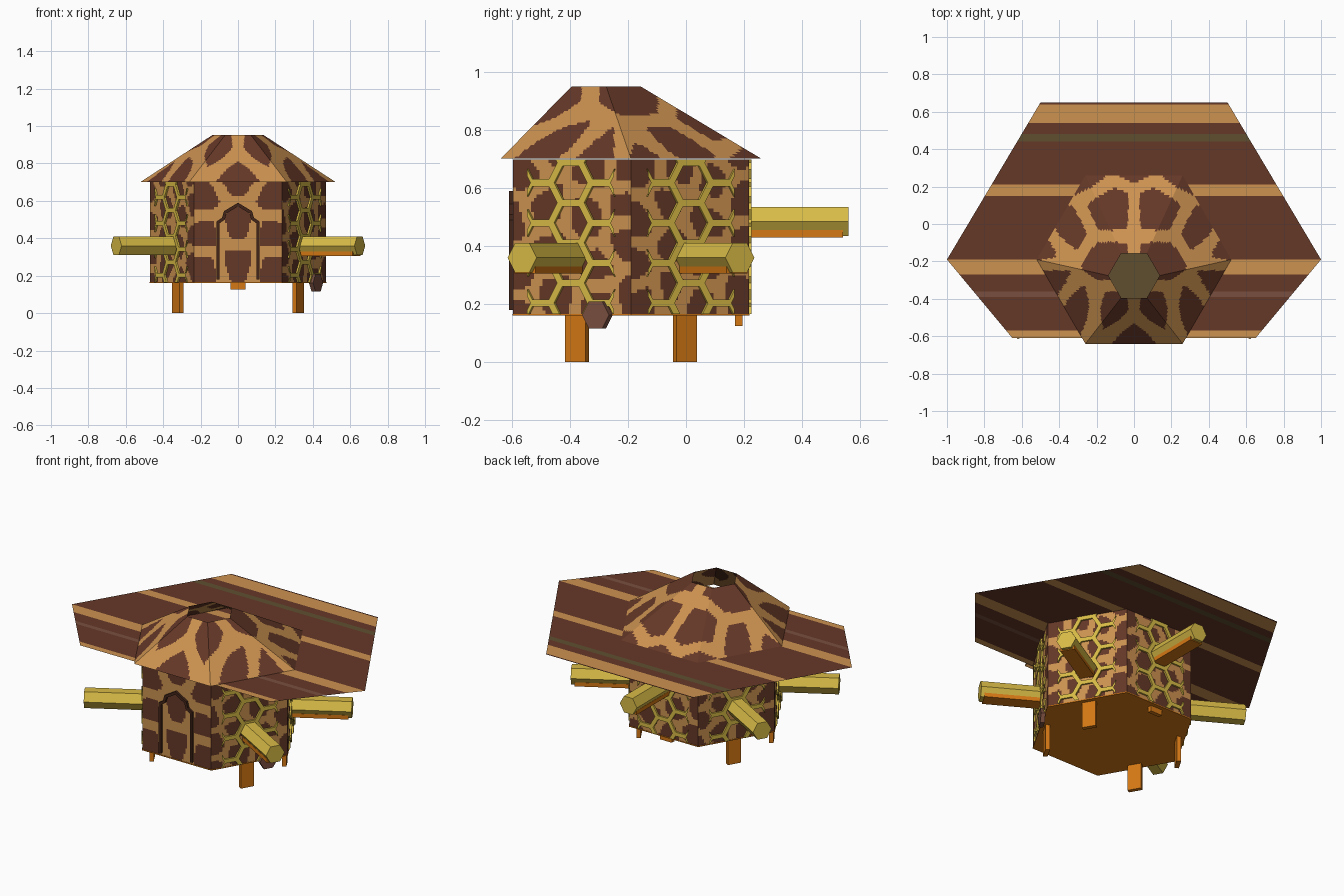
import bpy, bmesh, math, random
from mathutils import Vector, Matrix

if "Cube" in bpy.data.objects:
    bpy.data.objects.remove(bpy.data.objects["Cube"])

random.seed(4)
CY, R, Z0, Z1 = -0.19, 0.47, 0.165, 0.70      # body centre, radius, heights
AP = R * math.sqrt(3) / 2


def material(name, rgb):
    m = bpy.data.materials.new(name)
    lin = [(c / 255 / 12.92) if c < 10 else ((c / 255 + 0.055) / 1.055) ** 2.4 for c in rgb]
    m.diffuse_color = (*lin, 1)
    m.use_nodes = True
    m.node_tree.nodes["Principled BSDF"].inputs["Base Color"].default_value = m.diffuse_color
    return m


BROWN = material("brown", (101, 56, 39))
TAN = material("tan", (204, 146, 80))
YELLOW = material("honey yellow", (216, 187, 70))
ORANGE = material("orange wood", (212, 120, 20))
OLIVE = material("dark olive", (95, 79, 48))
DARK = material("dark brown", (66, 37, 25))
MID = material("mid brown", (122, 79, 64))


def make(name, bm, mats, matrix=None):
    me = bpy.data.meshes.new(name)
    bm.to_mesh(me)
    bm.free()
    for m in mats:
        me.materials.append(m)
    ob = bpy.data.objects.new(name, me)
    if matrix:
        ob.matrix_world = matrix
    bpy.context.collection.objects.link(ob)
    return ob


def side(k):
    """Frame of body side k: x along the side, -y outwards, z up (0 = front)."""
    a = math.radians(-90 + 60 * k)
    c, s = math.cos(a), math.sin(a)
    return Matrix(((-s, -c, 0, AP * c), (c, -s, 0, CY + AP * s), (0, 0, 1, 0), (0, 0, 0, 1)))


def box(bm, lo, hi):
    lo, hi = Vector(lo), Vector(hi)
    size = hi - lo
    bmesh.ops.create_cube(bm, size=1, matrix=Matrix.Translation((lo + hi) / 2) @ Matrix.Diagonal((*size, 1)))


def hexagon(r, cx=0, cy=0):
    return [(cx + r * math.cos(i * math.pi / 3), cy + r * math.sin(i * math.pi / 3)) for i in range(6)]


def hex_prism(bm, r, u, z, y0, y1):
    """Hexagonal bar along local y, flat on top and bottom."""
    a = [bm.verts.new((p, y0, q)) for p, q in hexagon(r, u, z)]
    b = [bm.verts.new((p, y1, q)) for p, q in hexagon(r, u, z)]
    bm.faces.new(a)
    bm.faces.new(b[::-1])
    for i in range(6):
        j = (i + 1) % 6
        bm.faces.new((a[i], b[i], b[j], a[j]))
    bmesh.ops.recalc_face_normals(bm, faces=bm.faces)


def patch(p, seeds, width):
    """Giraffe pattern: tan (1) along the borders between seed cells, brown (0) inside."""
    d = sorted(math.hypot(p[0] - a, p[1] - b) for a, b in seeds)
    return 1 if d[1] - d[0] < width else 0


def panel(bm, point, n, m, rule):
    g = [[bm.verts.new(point(i / n, j / m)) for i in range(n + 1)] for j in range(m + 1)]
    for j in range(m):
        for i in range(n):
            f = bm.faces.new((g[j][i], g[j][i + 1], g[j + 1][i + 1], g[j + 1][i]))
            f.material_index = rule(f.calc_center_median())


def mirrored(pts):
    return [(sx * x, y) for x, y in pts for sx in ((1, -1) if x else (1,))]


# Patterned body walls
bm = bmesh.new()
front = mirrored([(0, .47), (.19, .61), (.18, .43), (.19, .23), (0, .27), (0, .72)])
for k in range(6):
    M = side(k)
    inv = M.inverted()
    seeds = front if k == 0 else [(-.22 + .145 * i + random.uniform(-.04, .04),
                                   .19 + .15 * j + .07 * (i % 2) + random.uniform(-.04, .04))
                                  for i in range(4) for j in range(4)]

    def wall_rule(co, inv=inv, seeds=seeds, w=.06 if k == 0 else .042):
        q = inv @ co
        return patch((q.x, q.z), seeds, w)
    panel(bm, lambda s, t, M=M: M @ Vector(((s - .5) * R, 0, Z0 + (Z1 - Z0) * t)), 40, 44, wall_rule)
make("body_walls", bm, [BROWN, TAN])

# Floor
bm = bmesh.new()
hex_prism(bm, R + .003, 0, 0, -.003, .003)
make("floor", bm, [ORANGE], Matrix.Translation((0, CY, Z0 - .002)) @ Matrix.Rotation(math.pi / 2, 4, 'X'))

# Roof: sloped sides rising to an off-centre open top
bm = bmesh.new()
spots = mirrored([(0, -.62), (.13, -.46), (.29, -.45), (.46, -.32), (.36, -.03),
                  (.14, .07), (.27, .28), (.14, -.2), (.49, -.12), (0, .36)])
low, top = hexagon(.52, 0, CY), hexagon(.137, 0, -.276)
for i in range(6):
    j = (i + 1) % 6
    a, b = Vector((*low[i], .702)), Vector((*low[j], .702))
    c, d = Vector((*top[i], .952)), Vector((*top[j], .952))
    panel(bm, lambda s, t, a=a, b=b, c=c, d=d: a.lerp(b, s).lerp(c.lerp(d, s), t), 40, 32,
          lambda co: patch(co, spots, .062))
make("roof", bm, [BROWN, TAN])

# Dark surface seen through the roof opening
bm = bmesh.new()
bm.faces.new([bm.verts.new((x, y, .712)) for x, y in hexagon(.3, 0, -.25)])
make("roof_opening_base", bm, [OLIVE])

# Wide flat striped awning
bm = bmesh.new()


def half_width(y):
    return 1 - (y - CY) * .5 / .84 if y >= CY else 1 - (CY - y) * .35 / .42


bands = [(-.61, 1), (-.57, 0), (-.39, 2), (-.36, 0), (-.27, 1), (-.19, 0), (.15, 1),
         (.21, 0), (.44, 3), (.48, 0), (.54, 1), (.64, 0), (.65, 0)]
for (y0, m), (y1, _) in zip(bands, bands[1:]):
    w0, w1 = half_width(y0), half_width(y1)
    f = bm.faces.new([bm.verts.new(p) for p in
                      ((-w0, y0, Z1), (w0, y0, Z1), (w1, y1, Z1), (-w1, y1, Z1))])
    f.material_index = m
make("striped_awning", bm, [BROWN, TAN, MID, OLIVE])

# Honeycomb lattice on the five sides without a door
CELL, ROW = .08, .08 * math.sqrt(3)
bm = bmesh.new()
for col in (-1, 0, 1):
    for row in range(6):
        u, z = col * 1.5 * CELL, .134 + ROW * (row - (0 if col else .5))
        o, n = hexagon(CELL, u, z), hexagon(.066, u, z)
        for i in range(6):
            j = (i + 1) % 6
            O, P, N, Q = o[i], o[j], n[i], n[j]
            bm.faces.new([bm.verts.new((x, -.01, h)) for x, h in (N, O, P, Q)])
            bm.faces.new([bm.verts.new(v) for v in ((N[0], -.01, N[1]), (Q[0], -.01, Q[1]),
                                                    (Q[0], 0, Q[1]), (N[0], 0, N[1]))])
for co, no in (((.173, 0, 0), (1, 0, 0)), ((-.173, 0, 0), (-1, 0, 0)),
               ((0, 0, Z1), (0, 0, 1)), ((0, 0, Z0), (0, 0, -1))):
    bmesh.ops.bisect_plane(bm, geom=bm.verts[:] + bm.edges[:] + bm.faces[:],
                           plane_co=co, plane_no=no, clear_outer=True)
comb = make("honeycomb_1", bm, [YELLOW], side(1))
for k in range(2, 6):
    ob = bpy.data.objects.new(f"honeycomb_{k}", comb.data)
    ob.matrix_world = side(k)
    bpy.context.collection.objects.link(ob)

# Hexagonal perches, each with its leg board; the back set sits higher
for k in range(1, 6):
    lift = .125 if k == 3 else 0
    bm = bmesh.new()
    hex_prism(bm, .058, 0, .36 + lift, -.345, .02)
    make(f"perch_{k}", bm, [YELLOW], side(k))
    bm = bmesh.new()
    box(bm, (-.04, .022, lift), (.04, .047, .3 + lift))
    make(f"leg_{k}", bm, [ORANGE], side(k))
    if k <= 3:
        bm = bmesh.new()
        box(bm, (-.042, -.325, .305 + lift), (.042, 0, .33 + lift))
        make(f"perch_board_{k}", bm, [ORANGE], side(k))

# Loose cell hanging at the bottom of the right front side
bm = bmesh.new()
hex_prism(bm, .054, .108, .162, -.025, 0)
make("hanging_cell", bm, [MID], side(1))

# Stepped, pointed door frame
bm = bmesh.new()
outer = [(-.115, .18), (-.115, .49), (-.085, .51), (-.075, .545), (0, .59)]
inner = [(-.099, .18), (-.099, .48), (-.071, .5), (-.061, .534), (0, .57)]
outer += [(-x, z) for x, z in outer[-2::-1]]
inner += [(-x, z) for x, z in inner[-2::-1]]
vo = [bm.verts.new((x, -.014, z)) for x, z in outer]
vi = [bm.verts.new((x, -.014, z)) for x, z in inner]
faces = [bm.faces.new((vo[i], vo[i + 1], vi[i + 1], vi[i])) for i in range(len(vo) - 1)]
ext = bmesh.ops.extrude_face_region(bm, geom=faces, use_keep_orig=True)
bmesh.ops.translate(bm, vec=(0, .014, 0), verts=[v for v in ext["geom"] if isinstance(v, bmesh.types.BMVert)])
bmesh.ops.recalc_face_normals(bm, faces=bm.faces)
make("door_frame", bm, [DARK], side(0))
